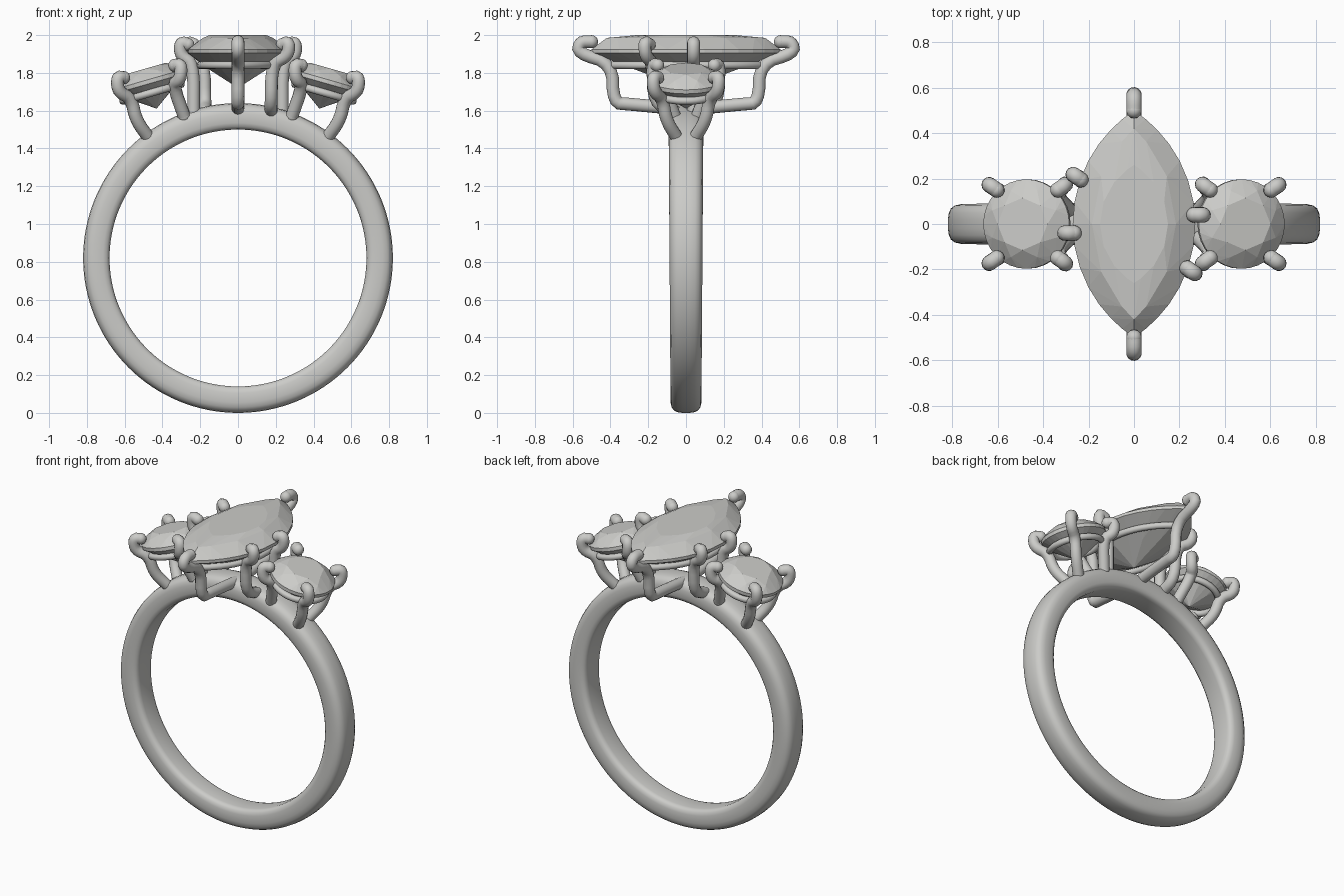
import bpy, bmesh
from math import sin, cos, pi, sqrt, radians
from mathutils import Vector, Matrix

if "Cube" in bpy.data.objects:
    bpy.data.objects.remove(bpy.data.objects["Cube"], do_unlink=True)

# One flat colour for metal and stones
silver = bpy.data.materials.new("silver_grey")
silver.use_nodes = True
COLOUR = (0.6, 0.6, 0.58, 1)
silver.diffuse_color = COLOUR
silver.node_tree.nodes["Principled BSDF"].inputs["Base Color"].default_value = COLOUR


def finish(name, bm, smooth):
    bmesh.ops.recalc_face_normals(bm, faces=bm.faces)
    mesh = bpy.data.meshes.new(name)
    bm.to_mesh(mesh)
    bm.free()
    mesh.materials.append(silver)
    obj = bpy.data.objects.new(name, mesh)
    bpy.context.collection.objects.link(obj)
    if smooth:
        bpy.ops.object.select_all(action='DESELECT')
        obj.select_set(True)
        bpy.context.view_layer.objects.active = obj
        bpy.ops.object.shade_smooth_by_angle(angle=radians(50))
    return obj


def round_corners(points, steps=2):
    """Cut the corners of an open path, keeping its ends."""
    for _ in range(steps):
        path = [points[0]]
        for a, b in zip(points, points[1:]):
            path += [a.lerp(b, 0.25), a.lerp(b, 0.75)]
        points = path + [points[-1]]
    return points


def tube(name, points, radius, closed=False, sides=14):
    """Round wire along a path, with ball ends when open."""
    bm = bmesh.new()
    count = len(points)
    rings = []
    normal = None
    for i, p in enumerate(points):
        before = points[i - 1] if i or closed else p
        after = points[(i + 1) % count] if i < count - 1 or closed else p
        along = (after - before).normalized()
        if closed:
            normal = Vector((0, 0, 1))
        elif normal is None:
            normal = along.orthogonal()
        normal = (normal - along * normal.dot(along)).normalized()
        side = along.cross(normal)
        rings.append([bm.verts.new(p + radius * (normal * cos(2 * pi * k / sides)
                                                 + side * sin(2 * pi * k / sides)))
                      for k in range(sides)])
    for i in range(count if closed else count - 1):
        a, b = rings[i], rings[(i + 1) % count]
        for k in range(sides):
            n = (k + 1) % sides
            bm.faces.new((a[k], a[n], b[n], b[k]))
    if not closed:
        for end in (points[0], points[-1]):
            bmesh.ops.create_uvsphere(bm, u_segments=14, v_segments=8, radius=radius * 1.02,
                                      matrix=Matrix.Translation(end))
    return finish(name, bm, True)


def prong(name, points, sx=1, sy=1, radius=0.034):
    return tube(name, round_corners([Vector((x * sx, y * sy, z)) for x, y, z in points]), radius)


def faceted(name, points, matrix=Matrix()):
    """Cut stone: the convex hull of its facet corners."""
    bm = bmesh.new()
    for p in points:
        bm.verts.new(matrix @ Vector(p))
    hull = bmesh.ops.convex_hull(bm, input=bm.verts)
    loose = list({g for g in hull["geom_interior"] + hull["geom_unused"]
                  if isinstance(g, bmesh.types.BMVert)})
    bmesh.ops.delete(bm, geom=loose, context='VERTS')
    bmesh.ops.dissolve_limit(bm, angle_limit=radians(1), verts=bm.verts, edges=bm.edges)
    return finish(name, bm, False)


def circle(radius, z, count, turn=0.0):
    return [(radius * cos(2 * pi * (k + turn) / count),
             radius * sin(2 * pi * (k + turn) / count), z) for k in range(count)]


def marquise(width, length, z, count):
    """Pointed oval made of two arcs, as half width and half length."""
    r = (width ** 2 + length ** 2) / (2 * width)
    ys = [-length * cos(pi * k / count) for k in range(count + 1)]
    arc = [(sqrt(r * r - y * y) - r + width, y, z) for y in ys]
    return arc + [(-x, -y, z) for x, y, z in arc[1:-1]]


# Band: rounded profile spun around the finger hole, slightly wider at the top
BAND_Z = 0.82
half = [(0.68, 0.05), (0.684, 0.068), (0.695, 0.08), (0.715, 0.087), (0.765, 0.087),
        (0.79, 0.081), (0.807, 0.068), (0.816, 0.048), (0.82, 0.02)]
profile = half + [(r, -y) for r, y in reversed(half)]
bm = bmesh.new()
SEGMENTS = 128
rings = []
for i in range(SEGMENTS):
    a = 2 * pi * i / SEGMENTS
    widen = 1 + 0.06 * sin(a)
    rings.append([bm.verts.new((r * cos(a), y * widen, BAND_Z + r * sin(a))) for r, y in profile])
for i in range(SEGMENTS):
    a, b = rings[i], rings[(i + 1) % SEGMENTS]
    for k in range(len(profile)):
        n = (k + 1) % len(profile)
        bm.faces.new((a[k], a[n], b[n], b[k]))
finish("band", bm, True)

# Centre stone
faceted("centre_stone",
        marquise(0.15, 0.26, 2.0, 8) + marquise(0.185, 0.42, 1.985, 6)
        + marquise(0.27, 0.5, 1.925, 16) + marquise(0.27, 0.5, 1.905, 16)
        + marquise(0.14, 0.25, 1.81, 4) + [(0, 0, 1.72)])

# Rail under the centre stone
tube("centre_rail", [Vector(p) for p in marquise(0.2, 0.39, 1.84, 24)], 0.02, closed=True, sides=10)

# Centre prongs: two at the points, four at the sides in half-turn pairs
end_path = [(0, 0.5, 1.965), (0, 0.56, 1.965), (0, 0.575, 1.905), (0, 0.39, 1.85),
            (0, 0.385, 1.64), (0, 0.3, 1.635), (0, 0.0, 1.605)]
near_path = [(-0.265, -0.04, 1.95), (-0.305, -0.04, 1.965), (-0.305, -0.04, 1.89),
             (-0.235, -0.04, 1.85), (-0.235, -0.04, 1.58)]
far_path = [(-0.235, 0.195, 1.95), (-0.27, 0.22, 1.965), (-0.265, 0.215, 1.89),
            (-0.18, 0.175, 1.85), (-0.175, 0.17, 1.64), (-0.175, 0.06, 1.595)]
for label, s in (("back", 1), ("front", -1)):
    prong("centre_end_prong_" + label, end_path, s, s)
for label, s in (("right", 1), ("left", -1)):
    prong("centre_near_prong_" + label, near_path, s, s)
    prong("centre_far_prong_" + label, far_path, s, s)

# Side settings: tilted round stone, rail and four prongs each
outer_path = [(0.605, 0.15, 1.775), (0.64, 0.175, 1.78), (0.635, 0.17, 1.7),
              (0.565, 0.125, 1.665), (0.54, 0.105, 1.55), (0.475, 0.05, 1.46)]
inner_path = [(0.335, 0.15, 1.84), (0.3, 0.175, 1.845), (0.305, 0.175, 1.765),
              (0.345, 0.125, 1.74), (0.285, 0.06, 1.57)]
stone = (circle(0.115, 0.07, 8) + circle(0.158, 0.045, 8, 0.5)
         + circle(0.197, 0.01, 32) + circle(0.197, -0.012, 32)
         + circle(0.1, -0.083, 8, 0.5) + [(0, 0, -0.15)])
for side, s in (("left", 1), ("right", -1)):
    place = Matrix.Translation((0.472 * s, 0, 1.755)) @ Matrix.Rotation(radians(16 * s), 4, 'Y')
    faceted("side_stone_" + side, stone, place)
    tube("side_rail_" + side, [place @ Vector(p) for p in circle(0.16, -0.062, 40)],
         0.02, closed=True, sides=10)
    for end, t in (("front", -1), ("back", 1)):
        prong(f"outer_prong_{side}_{end}", outer_path, s, t)
        prong(f"inner_prong_{side}_{end}", inner_path, s, t)
